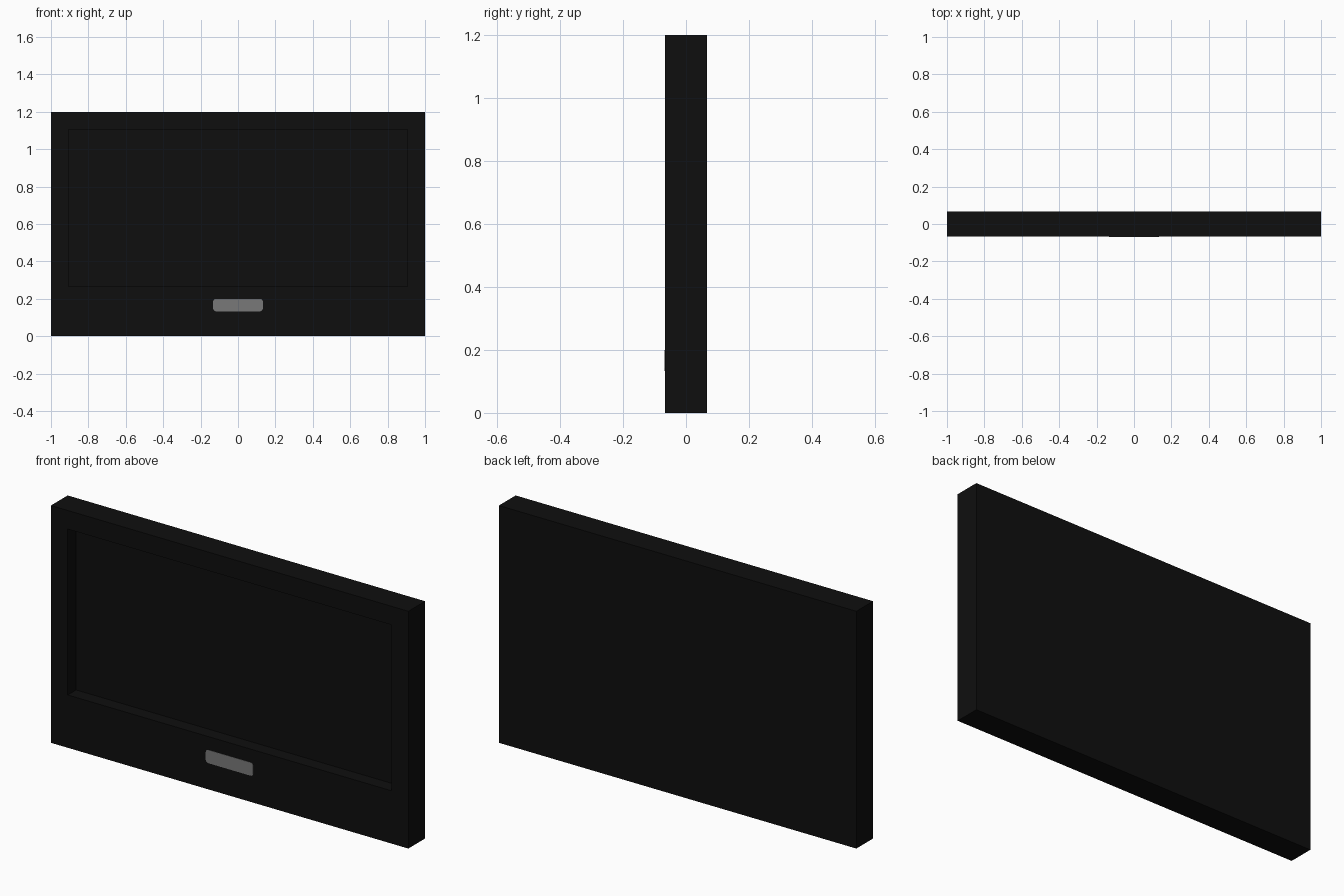
import bpy, bmesh, math

if "Cube" in bpy.data.objects:
    bpy.data.objects.remove(bpy.data.objects["Cube"], do_unlink=True)


def material(name, value):
    m = bpy.data.materials.new(name)
    m.use_nodes = True
    col = (value, value, value, 1)
    m.diffuse_color = col
    m.node_tree.nodes["Principled BSDF"].inputs["Base Color"].default_value = col
    return m


def finish(name, bm, mat):
    me = bpy.data.meshes.new(name)
    bm.to_mesh(me)
    bm.free()
    me.materials.append(mat)
    ob = bpy.data.objects.new(name, me)
    bpy.context.collection.objects.link(ob)
    return ob


black = material("black casing", 0.0045)
grey = material("grey badge", 0.19)

WIDTH, HEIGHT, HALF_DEPTH = 2.0, 1.2, 0.0667
BORDER, RECESS = 0.133, 0.0667

# Casing: a box whose front face is inset and sunk to form the screen
bm = bmesh.new()
bmesh.ops.create_cube(bm, size=1)
for v in bm.verts:
    v.co.x *= WIDTH
    v.co.y *= 2 * HALF_DEPTH
    v.co.z = (v.co.z + 0.5) * HEIGHT
front = min(bm.faces, key=lambda f: f.calc_center_median().y)
bmesh.ops.inset_region(bm, faces=[front], thickness=BORDER)
for v in front.verts:        # wider border below the screen
    if v.co.z < HEIGHT / 2:
        v.co.z = 0.267
rim = list(front.verts)
res = bmesh.ops.extrude_face_region(bm, geom=[front])
bmesh.ops.translate(bm, vec=(0, RECESS, 0),
                    verts=[g for g in res["geom"] if isinstance(g, bmesh.types.BMVert)])
if front.is_valid:
    bmesh.ops.delete(bm, geom=[front], context='FACES_ONLY')
bmesh.ops.recalc_face_normals(bm, faces=bm.faces)
finish("screen_casing", bm, black)

# Badge: thin rounded plate on the lower border
bm = bmesh.new()
HX, HZ, R, ZC = 0.133, 0.0335, 0.015, 0.1665
y_front, y_back = -HALF_DEPTH - 0.0015, -HALF_DEPTH + 0.002
verts = []
for i, (sx, sz) in enumerate(((1, 1), (-1, 1), (-1, -1), (1, -1))):
    for k in range(5):
        a = math.radians(90 * i + 22.5 * k)
        verts.append(bm.verts.new((sx * (HX - R) + R * math.cos(a), y_front,
                                   ZC + sz * (HZ - R) + R * math.sin(a))))
face = bm.faces.new(verts)
res = bmesh.ops.extrude_face_region(bm, geom=[face], use_keep_orig=True)
bmesh.ops.translate(bm, vec=(0, y_back - y_front, 0),
                    verts=[g for g in res["geom"] if isinstance(g, bmesh.types.BMVert)])
bmesh.ops.recalc_face_normals(bm, faces=bm.faces)
finish("badge_plate", bm, grey)
